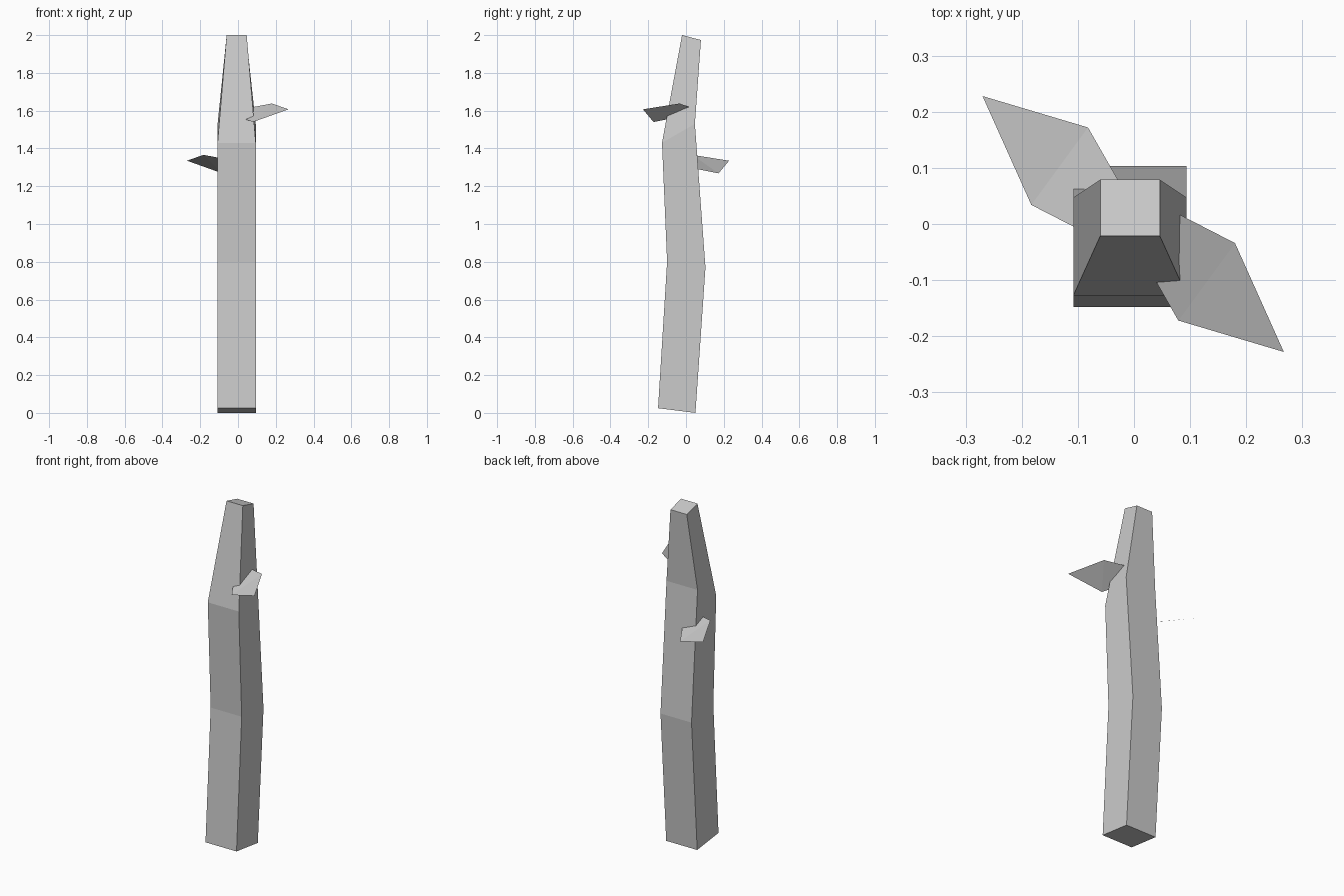
import bpy
from math import pi
from mathutils import Matrix

if "Cube" in bpy.data.objects:
    bpy.data.objects.remove(bpy.data.objects["Cube"])


def make_mesh(name, verts, faces):
    mesh = bpy.data.meshes.new(name)
    mesh.from_pydata(verts, [], faces)
    mesh.update()
    obj = bpy.data.objects.new(name, mesh)
    bpy.context.collection.objects.link(obj)
    return obj


# Stalk: four tilted square rings (x left, x right, front y, front z, back y, back z)
rings = [
    (-0.108, 0.094, -0.148, 0.025, 0.050, 0.000),
    (-0.108, 0.094, -0.100, 0.800, 0.103, 0.770),
    (-0.108, 0.094, -0.127, 1.430, 0.047, 1.530),
    (-0.060, 0.046, -0.021, 2.000, 0.079, 1.974),
]
verts, faces = [], [(3, 2, 1, 0)]
for i, (x0, x1, yf, zf, yb, zb) in enumerate(rings):
    verts += [(x0, yf, zf), (x1, yf, zf), (x1, yb, zb), (x0, yb, zb)]
    if i:
        a, b = 4 * (i - 1), 4 * i
        faces += [(a + k, a + (k + 1) % 4, b + (k + 1) % 4, b + k) for k in range(4)]
last = 4 * (len(rings) - 1)
faces.append(tuple(range(last, last + 4)))
make_mesh("stalk", verts, faces)

# Leaves: thin pointed blades whose narrow ends are buried in the stalk
leaf = [
    (0.267, -0.228, 1.607),   # tip
    (0.180, -0.034, 1.638),   # upper side
    (0.036, 0.040, 1.611),    # buried end
    (-0.036, 0.029, 1.580),
    (0.079, -0.172, 1.540),   # lower side
]
leaf_faces = [(0, 1, 4), (1, 2, 3, 4)]
make_mesh("upper_leaf", leaf, leaf_faces)

# The lower leaf is the upper one turned half way round the stalk
lower = make_mesh("lower_leaf", leaf, leaf_faces)
lower.data.transform(Matrix.Translation((-0.003, 0.0, -0.272)) @ Matrix.Rotation(pi, 4, 'Z'))
